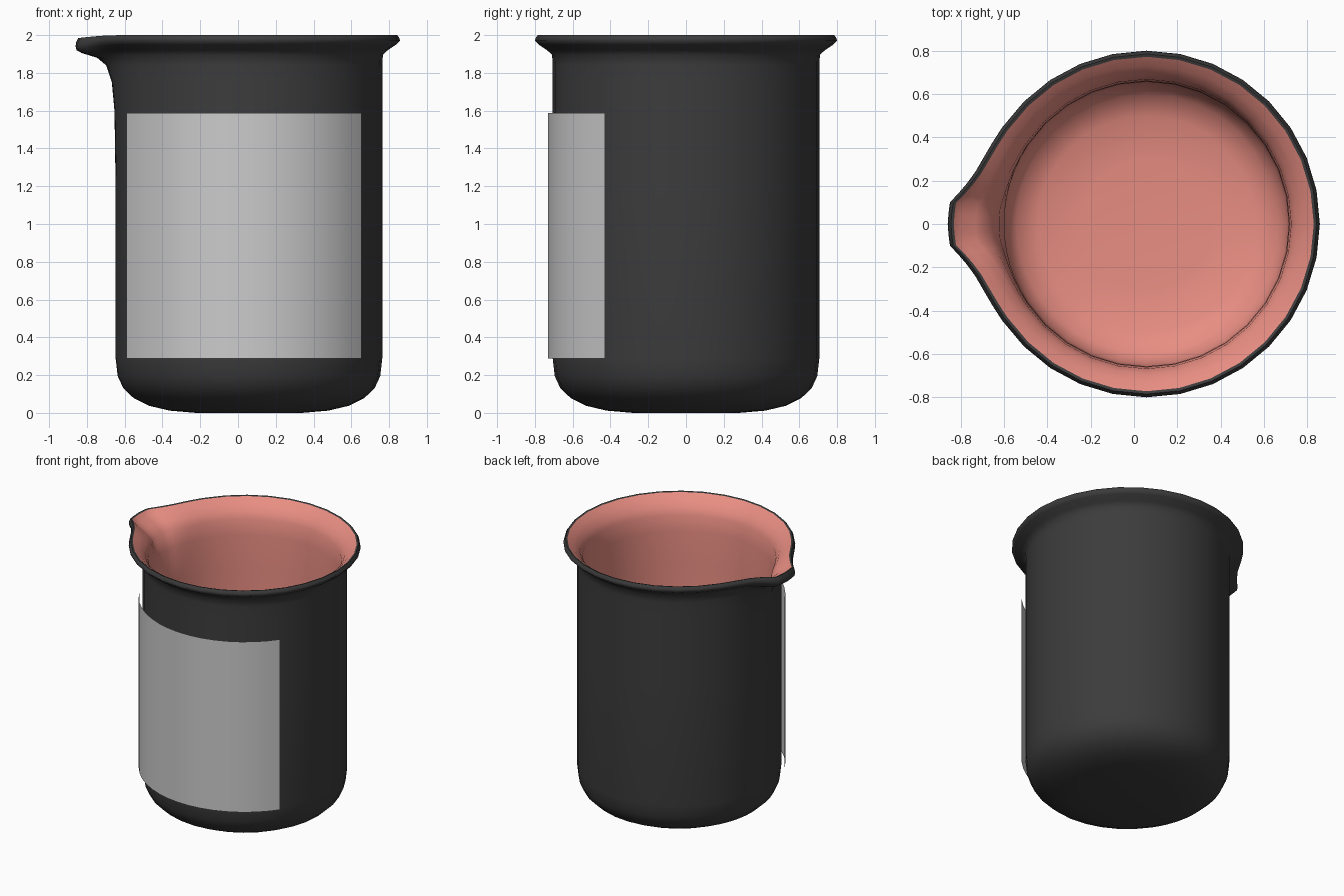
import bpy, bmesh, math

if "Cube" in bpy.data.objects:
    bpy.data.objects.remove(bpy.data.objects["Cube"])

CX = 0.058  # axis of the round body; the spout points to -x

# columns: 32 even sides, with finer steps around the spout
half = [0, 3, 6.3, 9, 12.5, 17, 22.5, 28] + [33.75 + 11.25 * i for i in range(14)]
ANGLES = half + [-a for a in reversed(half[1:-1])]

# share of the spout's reach at each angle away from its middle
SPOUT = [(0, 1), (6.3, .96), (9, .7), (12.5, .44), (17, .22), (22.5, .1), (28, .04), (38, 0)]


def spout_share(a):
    a = abs(a)
    for (a0, s0), (a1, s1) in zip(SPOUT, SPOUT[1:]):
        if a <= a1:
            return s0 + (s1 - s0) * (a - a0) / (a1 - a0)
    return 0


def material(name, colour):
    m = bpy.data.materials.new(name)
    m.diffuse_color = (*colour, 1)
    m.use_nodes = True
    m.node_tree.nodes["Principled BSDF"].inputs["Base Color"].default_value = m.diffuse_color
    return m


def finish(bm, name, mat=None, angle=60):
    me = bpy.data.meshes.new(name)
    bm.to_mesh(me)
    bm.free()
    ob = bpy.data.objects.new(name, me)
    bpy.context.collection.objects.link(ob)
    if mat:
        me.materials.append(mat)
    bpy.ops.object.select_all(action='DESELECT')
    ob.select_set(True)
    bpy.context.view_layer.objects.active = ob
    bpy.ops.object.shade_smooth_by_angle(angle=math.radians(angle))
    return ob


def shell(name, profile, mat):
    """Loft rows of (radius, z, spout reach, spout drop); the lowest row is capped."""
    bm = bmesh.new()
    rows = []
    for r, z, reach, drop in profile:
        row = []
        for a in ANGLES:
            s, t = spout_share(a), math.radians(a)
            rr = r + reach * s
            row.append(bm.verts.new((CX - rr * math.cos(t), -rr * math.sin(t), z - drop * s)))
        rows.append(row)
    n = len(ANGLES)
    for lo, hi in zip(rows, rows[1:]):
        for i in range(n):
            j = (i + 1) % n
            bm.faces.new((lo[i], lo[j], hi[j], hi[i]))
    if profile[0][1] < profile[-1][1]:
        bm.faces.new(rows[0][::-1])
    else:
        bm.faces.new(rows[-1])
    return finish(bm, name, mat)


dark = material("dark_glass", (0.045, 0.045, 0.045))
salmon = material("salmon_inside", (0.81, 0.27, 0.225))

# outer wall, rolled rim and underside of the spout
shell("outer_wall", [
    (.28, .0, 0, 0), (.42, .012, 0, 0), (.53, .038, 0, 0), (.61, .078, 0, 0),
    (.665, .13, 0, 0), (.695, .195, 0, 0), (.706, .29, 0, 0), (.706, 1.2, 0, 0),
    (.706, 1.6, .006, 0), (.706, 1.75, .02, 0), (.706, 1.84, .05, 0),
    (.709, 1.895, .095, .015), (.735, 1.92, .15, .015), (.78, 1.95, .133, .03),
    (.8, 1.97, .118, .03), (.796, 1.985, .118, .02), (.785, 2.0, .118, .015),
    (.772, 1.996, .118, .015)], dark)

# inside wall and floor
shell("inner_wall", [
    (.772, 1.996, .118, .015), (.73, 1.965, .128, .015), (.69, 1.92, .1, 0),
    (.668, 1.87, .06, 0), (.66, 1.75, .02, 0), (.657, 1.5, 0, 0),
    (.657, .28, 0, 0), (.645, .2, 0, 0), (.6, .125, 0, 0), (.5, .08, 0, 0),
    (.3, .06, 0, 0)], salmon)

# curved label sheet wrapped just off the front of the wall
bm = bmesh.new()
R, STEPS = .733, 16
left, right = (math.asin((x - CX) / R) for x in (-.59, .653))
prev = None
for i in range(STEPS + 1):
    t = left + (right - left) * i / STEPS
    x, y = CX + R * math.sin(t), -R * math.cos(t)
    pair = [bm.verts.new((x, y, z)) for z in (.288, 1.587)]
    if prev:
        bm.faces.new((prev[0], pair[0], pair[1], prev[1]))
    prev = pair
finish(bm, "label")
